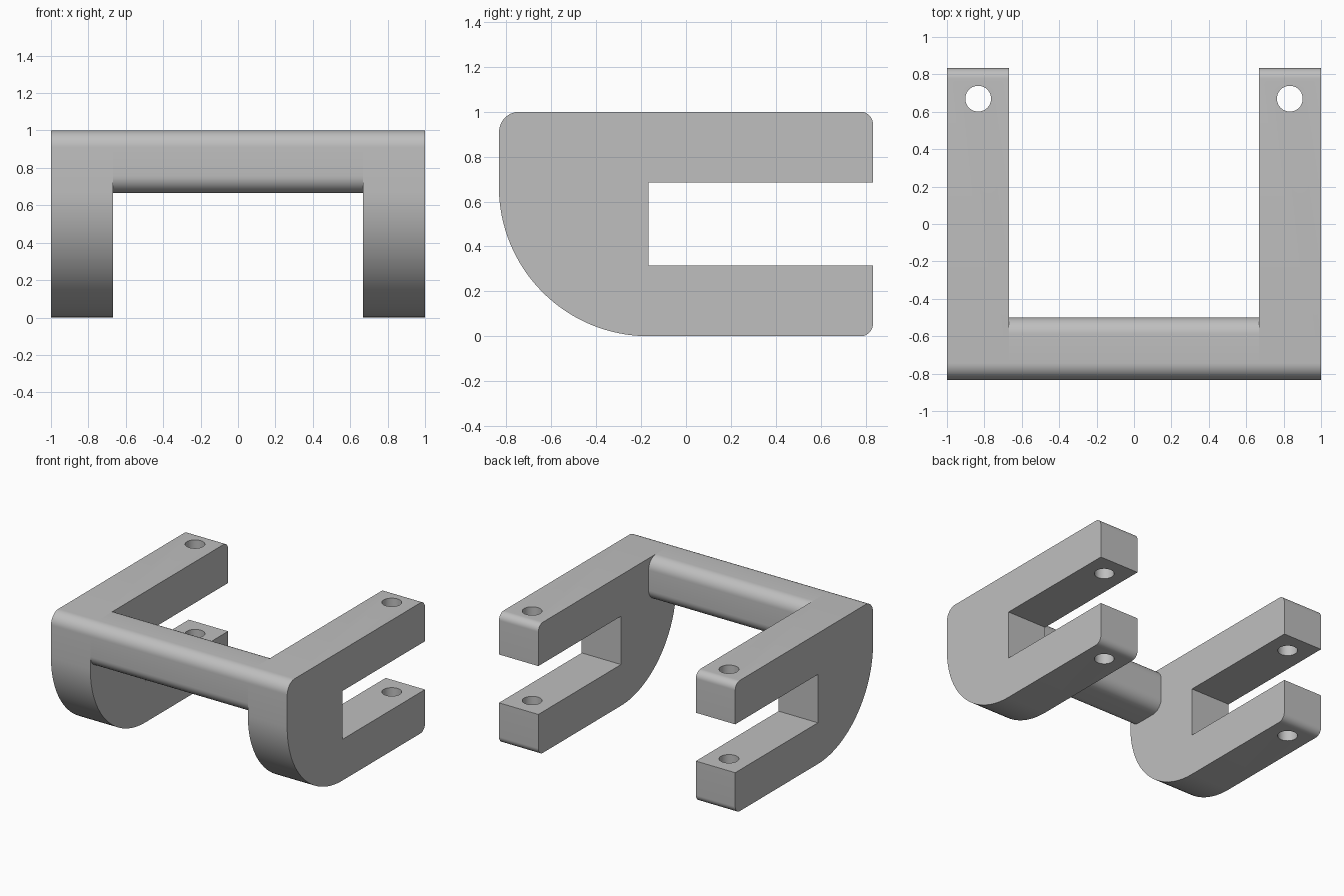
import bpy, bmesh, math

if "Cube" in bpy.data.objects:
    bpy.data.objects.remove(bpy.data.objects["Cube"], do_unlink=True)

HALF_X, INNER_X = 1.0, 0.667
HALF_Y = 0.833
SLOT_Y, SLOT_LOW, SLOT_HIGH = -0.167, 0.315, 0.685
EDGE_R, END_R, HEEL_R = 0.09, 0.055, 0.667

# Single grey finish
grey = bpy.data.materials.new("plain_grey")
grey.use_nodes = True
colour = (0.52, 0.52, 0.52, 1)
grey.diffuse_color = colour
grey.node_tree.nodes["Principled BSDF"].inputs["Base Color"].default_value = colour


def arc(y, z, radius, start, steps=12):
    """Quarter arc, counter-clockwise, around (y, z)."""
    angles = [math.radians(start + 90 * i / steps) for i in range(steps + 1)]
    return [(y + radius * math.cos(a), z + radius * math.sin(a)) for a in angles]


def extrude_profile(name, profile, x0, x1, caps=True):
    """Sweep a (y, z) outline along x."""
    bm = bmesh.new()
    a = [bm.verts.new((x0, y, z)) for y, z in profile]
    b = [bm.verts.new((x1, y, z)) for y, z in profile]
    n = len(profile)
    for i in range(n):
        j = (i + 1) % n
        bm.faces.new((a[i], a[j], b[j], b[i]))
    if caps:
        bm.faces.new(a[::-1])
        bm.faces.new(b)
    bmesh.ops.recalc_face_normals(bm, faces=bm.faces)
    mesh = bpy.data.meshes.new(name)
    bm.to_mesh(mesh)
    bm.free()
    mesh.materials.append(grey)
    obj = bpy.data.objects.new(name, mesh)
    bpy.context.collection.objects.link(obj)
    return obj


def shade(obj):
    bpy.ops.object.select_all(action='DESELECT')
    obj.select_set(True)
    bpy.context.view_layer.objects.active = obj
    bpy.ops.object.shade_smooth_by_angle(angle=math.radians(30))


# Forked side bracket outline: rounded heel, slot open to the back
bracket = (
    arc(SLOT_Y, HEEL_R, HEEL_R, 180, 32)
    + arc(HALF_Y - END_R, END_R, END_R, 270)
    + [(HALF_Y, SLOT_LOW), (SLOT_Y, SLOT_LOW), (SLOT_Y, SLOT_HIGH), (HALF_Y, SLOT_HIGH)]
    + arc(HALF_Y - END_R, 1 - END_R, END_R, 0)
    + arc(EDGE_R - HALF_Y, 1 - EDGE_R, EDGE_R, 90)
)

for side, sign in (("left", 1), ("right", -1)):
    fork = extrude_profile(side + "_fork_bracket", bracket, sign * INNER_X, sign * HALF_X)

    # Pin hole through both prongs
    bpy.ops.mesh.primitive_cylinder_add(vertices=40, radius=0.069, depth=2,
                                        location=(sign * 0.833, 0.67, 0.5))
    drill = bpy.context.object
    drill.name = side + "_pin_hole_cutter"
    drill.data.materials.append(grey)
    cut = fork.modifiers.new("pin_hole", 'BOOLEAN')
    cut.operation, cut.solver, cut.object = 'DIFFERENCE', 'EXACT', drill
    bpy.context.view_layer.objects.active = fork
    bpy.ops.object.modifier_apply(modifier=cut.name)
    bpy.data.objects.remove(drill, do_unlink=True)
    shade(fork)

# Rounded crossbar joining the brackets
y0, y1 = EDGE_R - HALF_Y, -0.5 - EDGE_R
z0, z1 = 0.667 + EDGE_R, 1 - EDGE_R
bar = (arc(y1, z1, EDGE_R, 0) + arc(y0, z1, EDGE_R, 90)
       + arc(y0, z0, EDGE_R, 180) + arc(y1, z0, EDGE_R, 270))
shade(extrude_profile("crossbar", bar, -INNER_X, INNER_X, caps=False))
